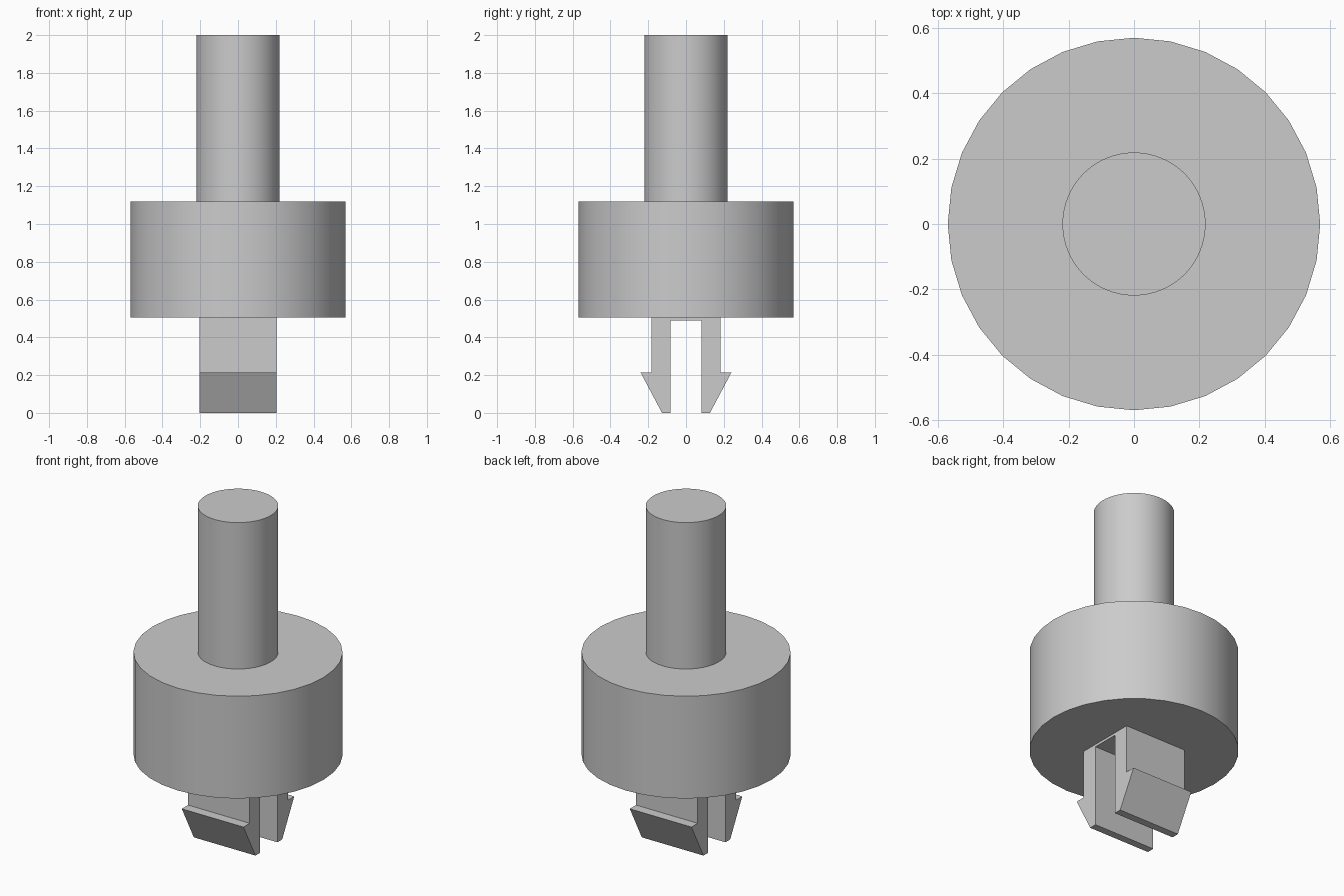
import bpy, bmesh, math

cube = bpy.data.objects.get("Cube")
if cube:
    bpy.data.objects.remove(cube, do_unlink=True)

grey = bpy.data.materials.new("light_grey")
grey.use_nodes = True
colour = (0.6, 0.6, 0.6, 1)
grey.diffuse_color = colour
grey.node_tree.nodes["Principled BSDF"].inputs["Base Color"].default_value = colour


def cylinder(name, radius, bottom, top, sides):
    bpy.ops.mesh.primitive_cylinder_add(vertices=sides, radius=radius, depth=top - bottom,
                                        location=(0, 0, (bottom + top) / 2))
    obj = bpy.context.object
    obj.name = name
    obj.data.materials.append(grey)
    bpy.ops.object.shade_smooth_by_angle(angle=math.radians(30))
    return obj


def extrude_x(name, profile, half_width):
    """Closed (y, z) outline extruded symmetrically along x."""
    bm = bmesh.new()
    face = bm.faces.new([bm.verts.new((-half_width, y, z)) for y, z in profile])
    new = bmesh.ops.extrude_face_region(bm, geom=[face])["geom"]
    bmesh.ops.translate(bm, vec=(2 * half_width, 0, 0),
                        verts=[v for v in new if isinstance(v, bmesh.types.BMVert)])
    bmesh.ops.recalc_face_normals(bm, faces=bm.faces)
    mesh = bpy.data.meshes.new(name)
    bm.to_mesh(mesh)
    bm.free()
    mesh.materials.append(grey)
    obj = bpy.data.objects.new(name, mesh)
    bpy.context.collection.objects.link(obj)
    return obj


# Round body and the pin above it
cylinder("body", 0.57, 0.505, 1.12, 32)
cylinder("pin", 0.219, 1.12, 2.0, 64)

# Split snap-fit clip: one barbed leg outline, mirrored across the slot
leg = [(0.082, 0.49), (0.082, 0), (0.127, 0), (0.241, 0.215), (0.182, 0.215), (0.182, 0.505)]
extrude_x("snap_clip", leg + [(-y, z) for y, z in reversed(leg)], 0.205)
